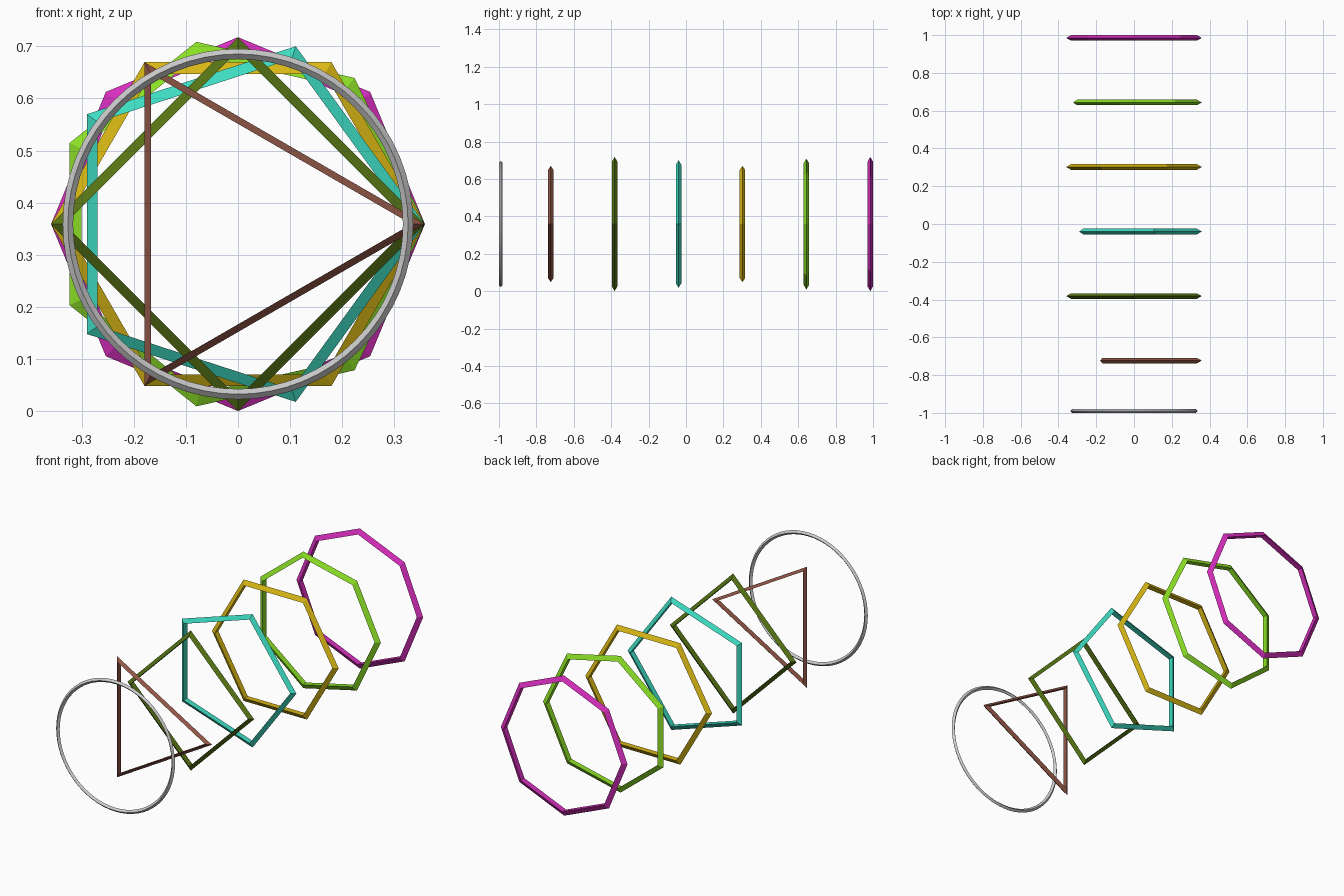
import bpy
from math import radians

if "Cube" in bpy.data.objects:
    bpy.data.objects.remove(bpy.data.objects["Cube"])

R, r = 0.3417, 0.0171          # ring radius and tube radius
CENTRE_Z = R + r
UP = (radians(90), 0, 0)       # stands a ring upright, facing the front


def linear(c):
    return tuple((v / 12.92) if v < 0.04 else ((v + 0.055) / 1.055) ** 2.4 for v in c)


def ring(name, sides, tube_sides, y, major, minor, colour=None):
    bpy.ops.mesh.primitive_torus_add(
        major_segments=sides, minor_segments=tube_sides,
        major_radius=major, minor_radius=minor,
        location=(0, y, CENTRE_Z), rotation=UP)
    ob = bpy.context.object
    ob.name = name
    if colour:
        mat = bpy.data.materials.new(name + "_colour")
        mat.diffuse_color = (*linear(colour), 1)
        mat.use_nodes = True
        mat.node_tree.nodes["Principled BSDF"].inputs["Base Color"].default_value = mat.diffuse_color
        ob.data.materials.append(mat)
    return ob


# polygon rings with a triangular tube, evenly spaced front to back
polygons = [
    ("triangle_ring", (0.57, 0.34, 0.28)),
    ("square_ring", (0.34, 0.46, 0.08)),
    ("pentagon_ring", (0.24, 0.86, 0.76)),
    ("hexagon_ring", (0.85, 0.72, 0.08)),
    ("heptagon_ring", (0.55, 0.88, 0.15)),
    ("octagon_ring", (0.84, 0.18, 0.74)),
]
for i, (name, colour) in enumerate(polygons):
    ring(name, i + 3, 3, -0.7233 + i * R, R, r, colour)

# thin round ring at the front with a diamond tube
ring("round_ring", 64, 4, -0.99, 0.3265, 0.01)
bpy.ops.object.shade_smooth_by_angle(angle=radians(30))
